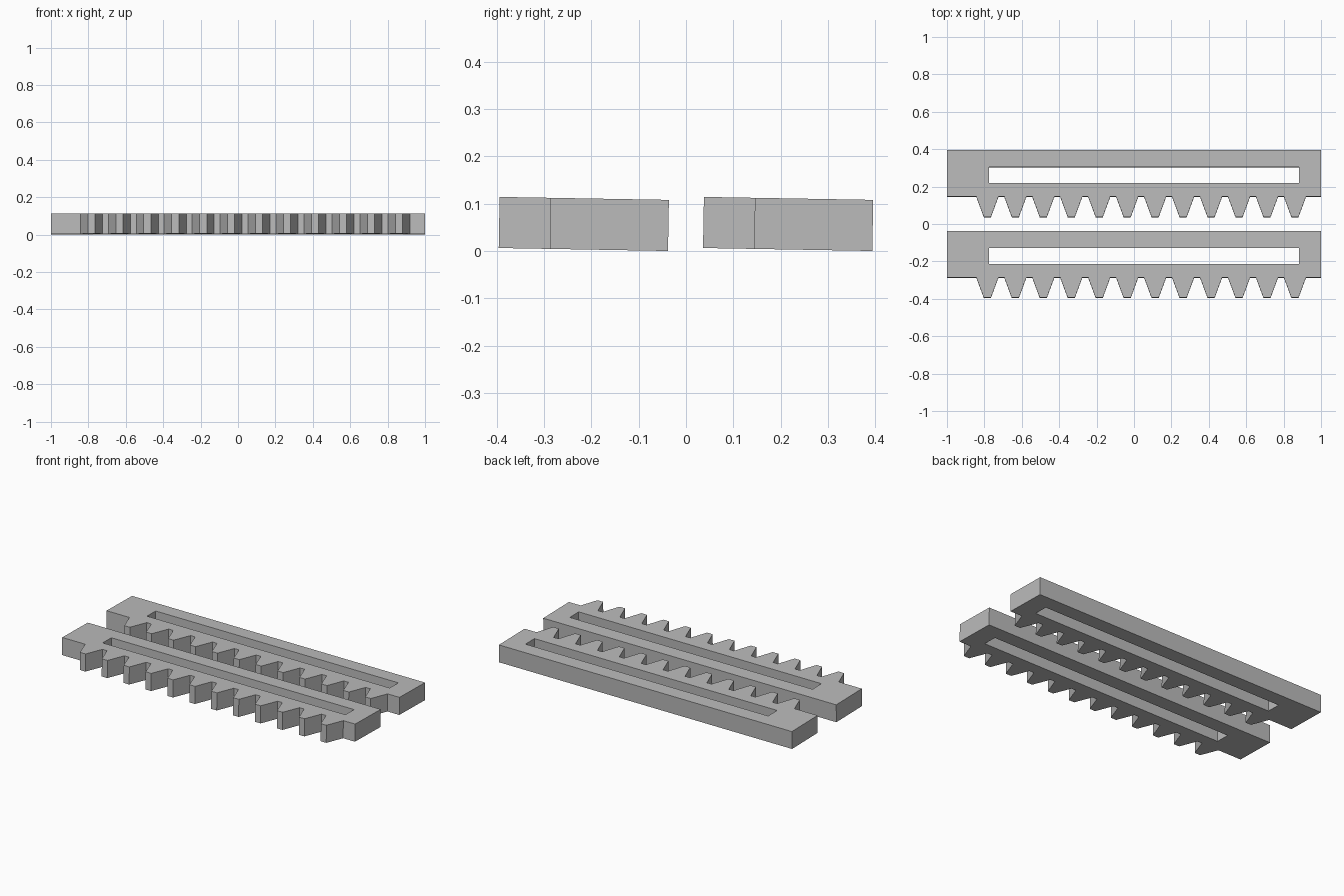
import bpy
import bmesh
import math
from mathutils import Matrix, Vector

cube = bpy.data.objects.get("Cube")
if cube:
    bpy.data.objects.remove(cube, do_unlink=True)

THICK = 0.108
DEPTH = 0.358          # tooth tip to back edge
ROOT = 0.108           # tooth height
SLOT = (-0.775, 0.882, 0.181, 0.267)
TEETH, FIRST, PITCH = 12, -0.784, 0.1495
BASE_HALF, TIP_HALF = 0.059, 0.019
TILT = math.radians(-1)

grey = bpy.data.materials.new("plain grey")
grey.use_nodes = True
colour = (0.5, 0.5, 0.5, 1)
grey.diffuse_color = colour
bsdf = next(n for n in grey.node_tree.nodes if n.type == 'BSDF_PRINCIPLED')
bsdf.inputs["Base Color"].default_value = colour


def rack_outline():
    """Toothed front edge from left to right, closed by the straight back."""
    points = [(-1, ROOT)]
    for i in range(TEETH):
        x = FIRST + i * PITCH
        points += [(x - BASE_HALF, ROOT), (x - TIP_HALF, 0),
                   (x + TIP_HALF, 0), (x + BASE_HALF, ROOT)]
    return points + [(1, ROOT), (1, DEPTH), (-1, DEPTH)]


def make_rack(name, y):
    bm = bmesh.new()
    x0, x1, y0, y1 = SLOT
    slot = [(x0, y0), (x1, y0), (x1, y1), (x0, y1)]
    # Fill between the outline and the slot
    edges = []
    for loop in (rack_outline(), slot):
        verts = [bm.verts.new((px, py, 0)) for px, py in loop]
        edges += [bm.edges.new((a, b)) for a, b in zip(verts, verts[1:] + verts[:1])]
    bmesh.ops.triangle_fill(bm, edges=edges, use_beauty=True, normal=Vector((0, 0, 1)))
    # Raise to a solid plate
    raised = bmesh.ops.extrude_face_region(bm, geom=bm.faces[:], use_keep_orig=True)
    top = [g for g in raised["geom"] if isinstance(g, bmesh.types.BMVert)]
    bmesh.ops.translate(bm, verts=top, vec=(0, 0, THICK))
    bmesh.ops.recalc_face_normals(bm, faces=bm.faces[:])
    # Lean slightly down towards the back edge, resting on z = 0
    bmesh.ops.transform(bm, matrix=Matrix.Rotation(TILT, 4, 'X'), verts=bm.verts[:])
    lowest = min(v.co.z for v in bm.verts)
    bmesh.ops.translate(bm, verts=bm.verts[:], vec=(0, 0, -lowest))
    mesh = bpy.data.meshes.new(name)
    bm.to_mesh(mesh)
    bm.free()
    mesh.materials.append(grey)
    rack = bpy.data.objects.new(name, mesh)
    rack.location.y = y
    bpy.context.collection.objects.link(rack)


make_rack("front_toothed_rack", -0.396)
make_rack("back_toothed_rack", 0.036)
